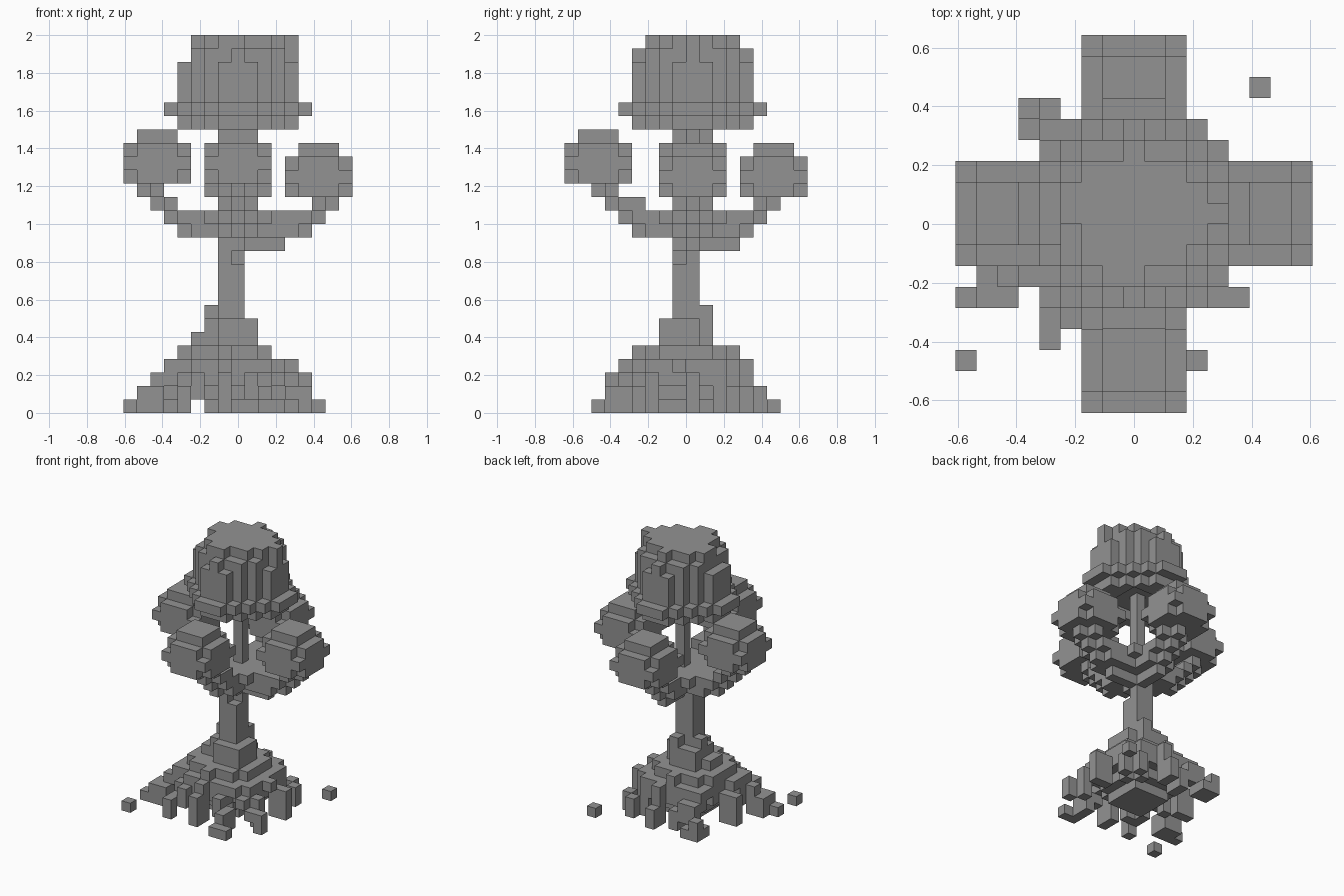
import bpy
import bmesh
from mathutils import Vector

cube = bpy.data.objects.get("Cube")
if cube:
    bpy.data.objects.remove(cube, do_unlink=True)

S = 2 / 28                      # edge of one block
NX, NY = 17, 18                 # blocks across and deep
CX, CY = 8, 9                   # block column of the tree axis

grey = bpy.data.materials.new("grey")
grey.use_nodes = True
tone = (0.29, 0.29, 0.29, 1)
grey.diffuse_color = tone
grey.node_tree.nodes["Principled BSDF"].inputs["Base Color"].default_value = tone


def box(x0, x1, y0, y1, z0, z1):
    """All blocks in an inclusive range."""
    return {(x, y, z) for x in range(x0, x1 + 1)
            for y in range(y0, y1 + 1) for z in range(z0, z1 + 1)}


def disc(cx, cy, r2, z0, z1):
    """A stack of round layers of blocks."""
    r = int(r2 ** 0.5) + 1
    return {(x, y, z) for x, y, z in box(int(cx) - r, int(cx) + r + 1,
                                        int(cy) - r, int(cy) + r + 1, z0, z1)
            if (x - cx) ** 2 + (y - cy) ** 2 <= r2}


def build(name, blocks):
    """Make one mesh from the outer faces of a set of blocks."""
    bm = bmesh.new()
    verts = {}

    def vert(p):
        key = tuple(round(c) for c in p)
        if key not in verts:
            verts[key] = bm.verts.new(((key[0] - NX / 2) * S,
                                       (key[1] - NY / 2) * S, key[2] * S))
        return verts[key]

    for b in sorted(blocks):
        for axis in range(3):
            for sign in (-1, 1):
                n = Vector((0, 0, 0))
                n[axis] = sign
                if tuple(round(c) for c in Vector(b) + n) in blocks:
                    continue
                u = Vector((0, 0, 0))
                u[(axis + 1) % 3] = 0.5
                v = n.cross(u)
                c = Vector(b) + Vector((0.5, 0.5, 0.5)) + n / 2
                bm.faces.new([vert(c + a * u + d * v) for a, d in
                              ((-1, -1), (1, -1), (1, 1), (-1, 1))])
    mesh = bpy.data.meshes.new(name)
    bm.to_mesh(mesh)
    bm.free()
    mesh.materials.append(grey)
    obj = bpy.data.objects.new(name, mesh)
    bpy.context.scene.collection.objects.link(obj)


# Trunk: thick below, a single column above, flared at the foot
trunk = box(7, 8, 8, 9, 0, 13) | box(CX, CX, CY, CY, 13, 22)
trunk |= box(6, 8, 8, 10, 5, 6) | box(7, 9, 7, 9, 5, 6)
trunk |= {(6, 9, 7), (8, 10, 7), (5, 8, 5), (5, 9, 5)}
trunk.remove((8, 8, 11))
build("trunk", trunk)

# Root mound and the roots that step down from it
roots = disc(7, 8.5, 12.5, 4, 4) | disc(7.5, 8.5, 18.5, 3, 3)
roots |= disc(7.5, 8.5, 17, 2, 2) | disc(7.5, 8.5, 9, 1, 1)
roots |= box(6, 9, 7, 10, 0, 0)
tips = [(0, 5), (2, 9), (3, 14), (8, 14), (12, 12), (13, 9), (13, 5),
        (10, 3), (7, 3), (4, 3), (1, 6), (11, 13), (6, 13)]
for tx, ty in tips:
    steps = 12
    for i in range(steps + 1):
        t = i / steps
        x, y = round(7.5 + (tx - 7.5) * t), round(8.5 + (ty - 8.5) * t)
        top = min(4, round(7.6 - 7.4 * t))
        if not 3 <= x <= 12:
            top = min(top, 2)
        roots |= box(x, x, y, y, max(0, top - 1), top)
# Side shoots
roots |= {(4, 13, 1), (4, 13, 0), (3, 13, 0), (4, 14, 0), (4, 4, 1), (13, 5, 1),
          (13, 9, 2), (2, 9, 2), (1, 6, 1), (3, 8, 3), (12, 8, 3), (2, 5, 1),
          (7, 4, 3), (8, 13, 3), (7, 3, 2), (7, 3, 1), (8, 14, 1),
          (2, 5, 0), (12, 5, 1), (12, 6, 2), (11, 5, 2), (12, 6, 1),
          (4, 5, 1), (4, 5, 2), (5, 13, 1), (5, 13, 2), (4, 12, 2),
          (10, 2, 0)}
roots = {b for b in roots if not (b[0] == 5 and b[2] == 0)}
build("roots", roots)

# Loose blocks on the ground and a root end
for name, (x, y) in {"loose_block_left": (14, 15), "loose_block_right": (0, 2),
                     "front_root_end": (11, 2)}.items():
    build(name, {(x, y, 0)})

# Fork where the limbs meet
build("fork", disc(CX, CY, 5, 13, 13) | disc(CX, CY, 8, 14, 14))

# Four limbs: direction, spans (layer, from, to), cluster distance
# and lowest leaf layer
high = [(13, 0, 4), (14, 2, 5), (15, 5, 6), (16, 6, 7)]
limbs = {
    "right": ((-1, 0), high, 6, 17),
    "front": ((0, -1), high[:2] + [(15, 4, 6), (16, 6, 7)], 7, 17),
    "left": ((1, 0), [(12, 0, 3), (13, 0, 5), (14, 2, 6), (15, 6, 7)], 6, 16),
    "back": ((0, 1), [(12, 0, 3), (13, 0, 4), (14, 2, 5), (15, 5, 6)], 6, 16),
}
for side, ((dx, dy), spans, reach, low) in limbs.items():
    branch = set()
    for z, near, far in spans:
        for d in range(near, far + 1):
            # The sides of a limb stop one block short of its spine
            half = 0 if z == 12 or d == far else 1
            for w in range(-half, half + 1):
                branch.add((CX + dx * d + dy * w, CY + dy * d + dx * w, z))
    build(side + "_branch", branch)
    # Rounded leaf cluster: cut corners, full layer, cut corners, small cap
    cx, cy = CX + dx * reach, CY + dy * reach
    leaves = disc(cx, cy, 5, low, low + 2) | disc(cx, cy, 8, low + 1, low + 1)
    leaves |= disc(cx, cy, 2, low + 3, low + 3)
    build(side + "_leaves", leaves)

# Crown: round body with a wider brim, a ragged top and a recessed underside
crown = disc(CX, CY, 17, 21, 25) | disc(CX, CY, 20, 22, 22)
crown -= disc(CX, CY, 8, 21, 21)
crown |= box(CX - 5, CX + 5, CY - 1, CY + 1, 22, 22)
crown |= box(CX - 1, CX + 1, CY - 5, CY + 5, 22, 22)
crown |= disc(CX, CY, 13, 26, 26) | disc(CX, CY, 8, 27, 27)
for dx, dy in ((4, 0), (0, 4), (0, -4)):
    crown.add((CX + dx, CY + dy, 26))
for dx, dy in ((3, 0), (3, 1), (3, -1), (4, 0), (-3, 0), (-3, 1),
               (0, 3), (0, -3), (-1, -3)):
    crown.add((CX + dx, CY + dy, 27))
build("crown_leaves", crown)
